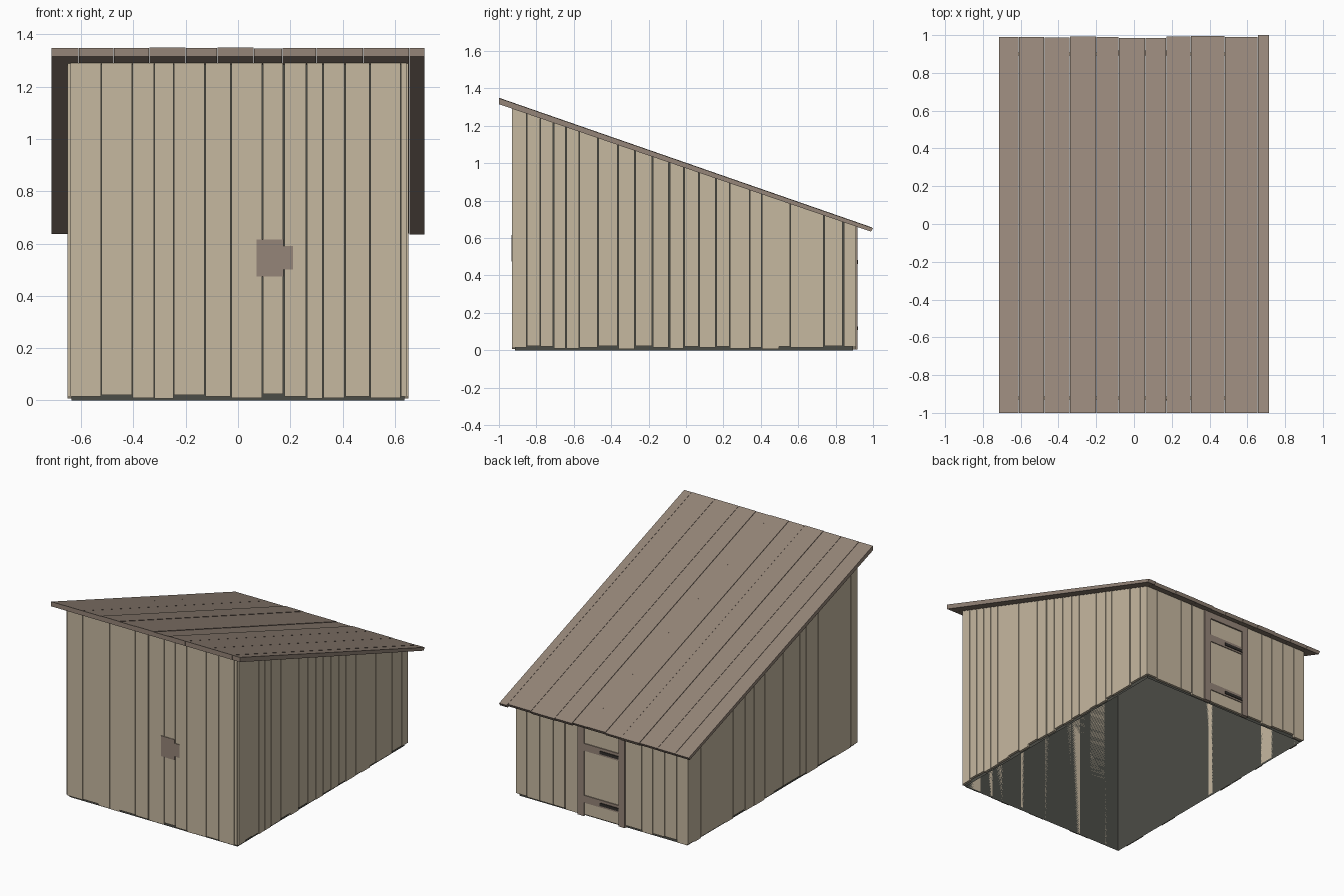
import bpy, bmesh, random

random.seed(4)
cube = bpy.data.objects.get("Cube")
if cube:
    bpy.data.objects.remove(cube, do_unlink=True)


def material(name, *srgb):
    lin = [((c / 255 + 0.055) / 1.055) ** 2.4 for c in srgb] + [1.0]
    m = bpy.data.materials.new(name)
    m.use_nodes = True
    m.diffuse_color = lin
    m.node_tree.nodes["Principled BSDF"].inputs["Base Color"].default_value = lin
    return m


PLANK = material("pale plank wood", 198, 184, 160)
TRIM = material("brown roof wood", 149, 133, 120)
CORE = material("dark inner wall", 75, 76, 70)
IRON = material("dark iron", 50, 47, 44)

FRONT, BACK, SIDE, THICK = -0.93, 0.908, 0.652, 0.016


def under(y):
    """Height of the roof underside."""
    return 0.973 - 0.3425 * y


def finish(name, bm, mat):
    bmesh.ops.recalc_face_normals(bm, faces=bm.faces)
    mesh = bpy.data.meshes.new(name)
    bm.to_mesh(mesh)
    bm.free()
    mesh.materials.append(mat)
    ob = bpy.data.objects.new(name, mesh)
    bpy.context.collection.objects.link(ob)
    return ob


def add_box(bm, x, y, z0, z1=None):
    """Box over x and y ranges; without z1 its top follows the roof."""
    for v in bmesh.ops.create_cube(bm, size=1)["verts"]:
        high = v.co.z > 0
        v.co.x = x[v.co.x > 0]
        v.co.y = y[v.co.y > 0]
        v.co.z = z0 if not high else (under(v.co.y) if z1 is None else z1)


def box(name, mat, x, y, z0, z1=None):
    bm = bmesh.new()
    add_box(bm, x, y, z0, z1)
    return finish(name, bm, mat)


def plank_wall(name, seams, along_x, depth):
    """Row of upright boards between seams, with uneven feet and thin gaps."""
    bm = bmesh.new()
    for a, b in zip(seams, seams[1:]):
        gap = random.choice((0.001, 0.002, 0.0035))
        span = (a + gap, b - gap)
        foot = random.choice((0.008, 0.01, 0.015, 0.02, 0.024))
        if along_x:
            add_box(bm, span, depth, foot)
        else:
            add_box(bm, depth, span, foot)
    return finish(name, bm, PLANK)


# Dark inner shell, open underneath
bm = bmesh.new()
sx, y0, y1 = SIDE - THICK, FRONT + THICK, BACK - THICK
corners = [(-sx, y0), (sx, y0), (sx, y1), (-sx, y1)]
for i, (ax, ay) in enumerate(corners):
    bx, by = corners[(i + 1) % 4]
    pts = [(ax, ay, 0), (bx, by, 0), (bx, by, under(by)), (ax, ay, under(ay))]
    bm.faces.new([bm.verts.new(p) for p in pts])
bmesh.ops.remove_doubles(bm, verts=bm.verts, dist=0.0001)
finish("inner_shell", bm, CORE)

# Board walls
plank_wall("front_wall",
           [-.642, -.524, -.405, -.32, -.245, -.128, -.025, .092, .176,
            .263, .325, .41, .505, .623, .645], True, (FRONT, FRONT + THICK))
plank_wall("left_wall",
           [-.925, -.85, -.78, -.71, -.64, -.572, -.47, -.364, -.273, -.18,
            -.09, -.01, .07, .16, .235, .34, .405, .497, .556, .738, .84, BACK],
           False, (SIDE - THICK, SIDE))
plank_wall("right_wall",
           [-.925, -.85, -.68, -.6, -.5, -.37, -.3, -.12, -.02, .08, .19, .29,
            .42, .5, .58, .77, .84, BACK],
           False, (-SIDE, THICK - SIDE))
plank_wall("back_wall_left", [.17, .28, .37, .47, .57, .645],
           True, (BACK - THICK, BACK))
plank_wall("back_wall_right", [-.645, -.565, -.475, -.385, -.3, -.17],
           True, (BACK - THICK, BACK))

# Sloping roof boards with uneven back ends
bm = bmesh.new()
seams = [-.715, -.61, -.476, -.34, -.2, -.08, .06, .17, .3, .48, .656, .715]
for a, b in zip(seams, seams[1:]):
    end = 1.0 if b == seams[-1] else random.uniform(0.983, 0.995)
    lift = random.uniform(-0.003, 0.0)
    gap = 0.001
    for v in bmesh.ops.create_cube(bm, size=1)["verts"]:
        top, back = v.co.z > 0, v.co.y > 0
        v.co.x = b - gap if v.co.x > 0 else a + gap
        v.co.y = (end if top else end - 0.011) if back else -1.0
        v.co.z = (1.0025 - 0.3475 * v.co.y + lift) if top else under(v.co.y)
finish("roof_boards", bm, TRIM)

# Back door with frame, rails and strap hinges
box("door_panel", PLANK, (-.135, .135), (BACK - THICK, BACK), 0.012, 0.63)
for side, x in (("left", .155), ("right", -.155)):
    box("door_post_" + side, TRIM, (x - .024, x + .024),
        (BACK - THICK, BACK + 0.01), 0.005)
box("door_header", TRIM, (-.131, .131), (BACK - THICK, BACK + 0.01), 0.615)
for label, z in (("lower", .12), ("upper", .475)):
    box("door_rail_" + label, TRIM, (-.131, .131), (BACK, BACK + 0.006),
        z - .025, z + .025)
    box("hinge_" + label, IRON, (-.131, .01), (BACK, BACK + 0.011),
        z - .013, z + .007)

# Patch plate on the front wall
box("front_patch", TRIM, (.07, .175), (FRONT - .004, FRONT + .003), .475, .615)
box("front_patch_tab", TRIM, (.175, .21), (FRONT - .004, FRONT + .003), .5, .59)
